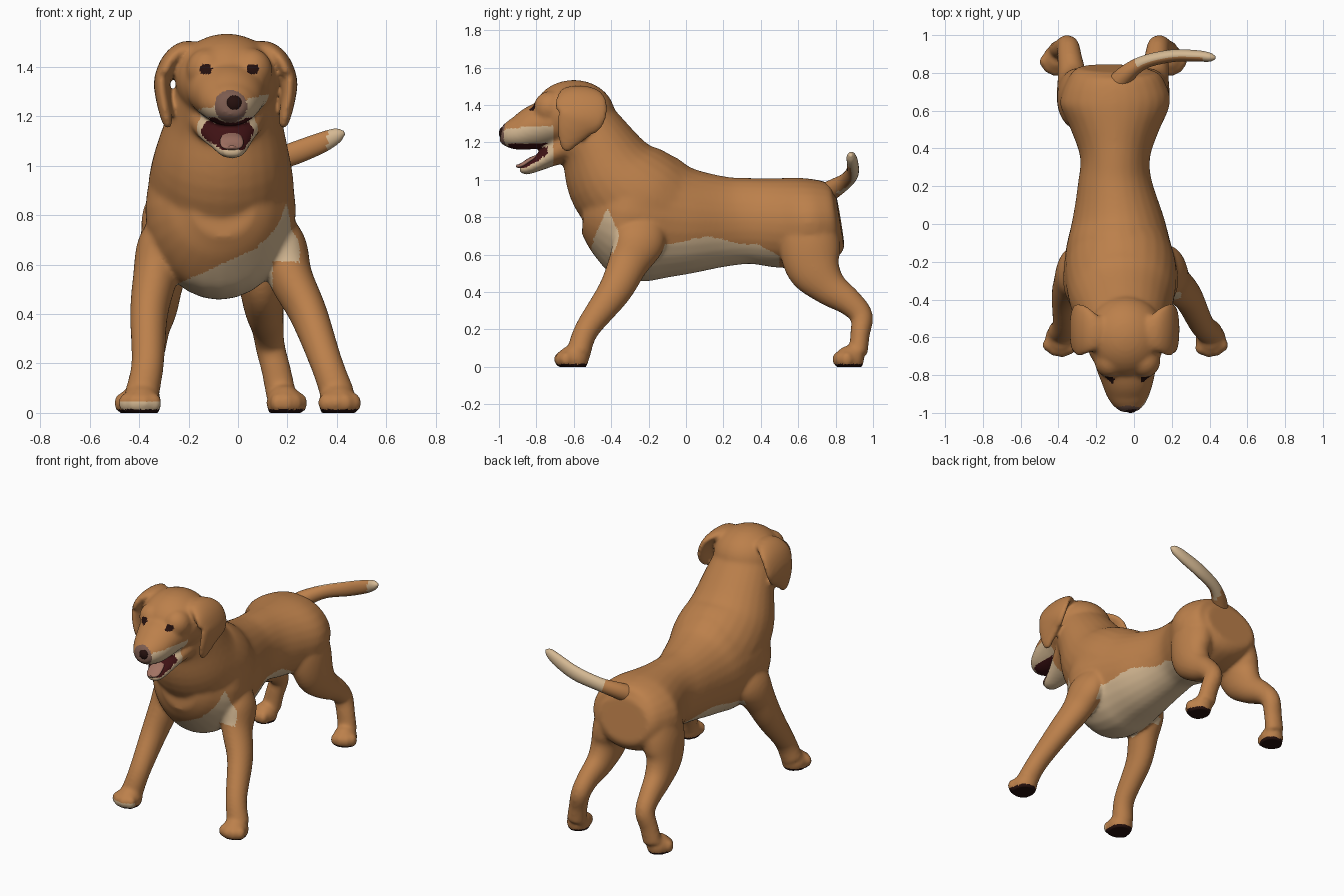
import bpy, bmesh, math
from mathutils import Vector, Matrix


def material(name, rgb):
    m = bpy.data.materials.new(name)
    m.diffuse_color = (*rgb, 1)
    return m


FUR = material("golden fur", (0.50, 0.215, 0.070))
CREAM = material("cream fur", (0.66, 0.48, 0.29))
DARK = material("dark brown", (0.018, 0.005, 0.004))
MOUTH = material("mouth red", (0.050, 0.006, 0.007))
MAUVE = material("muzzle mauve", (0.20, 0.105, 0.078))
TONGUE = material("tongue pink", (0.36, 0.17, 0.125))


def loft(bm, secs, ref=(1, 0, 0), seg=28, sub=5):
    """Smooth tube through sections (x, y, z, radius along ref, radius across)."""
    S = [Vector(s) for s in secs]
    P = []
    for i in range(len(S) - 1):
        a, b, c, d = S[max(i - 1, 0)], S[i], S[i + 1], S[min(i + 2, len(S) - 1)]
        for k in range(sub):
            t = k / sub
            P.append(0.5 * (2 * b + (c - a) * t + (2 * a - 5 * b + 4 * c - d) * t * t
                            + (3 * b - a - 3 * c + d) * t ** 3))
    P.append(S[-1])
    C = [Vector(p[:3]) for p in P]
    rings = []
    for i, p in enumerate(P):
        t = (C[min(i + 1, len(C) - 1)] - C[max(i - 1, 0)]).normalized()
        u = Vector(ref)
        u = (u - t * u.dot(t)).normalized()
        w = t.cross(u)
        r1, r2 = max(p[3], 0.004), max(p[4], 0.004)
        rings.append([bm.verts.new(C[i] + u * r1 * math.cos(a) + w * r2 * math.sin(a))
                      for a in (2 * math.pi * k / seg for k in range(seg))])
    faces = [bm.faces.new(rings[0]), bm.faces.new(rings[-1])]
    for A, B in zip(rings, rings[1:]):
        for k in range(seg):
            j = (k + 1) % seg
            faces.append(bm.faces.new((A[k], A[j], B[j], B[k])))
    bmesh.ops.recalc_face_normals(bm, faces=faces)


def ball(bm, loc, r):
    bmesh.ops.create_uvsphere(bm, u_segments=28, v_segments=18, radius=1,
                              matrix=Matrix.Translation(loc) @ Matrix.Diagonal((*r, 1)))


def finish(name, bm, mats):
    me = bpy.data.meshes.new(name)
    bm.to_mesh(me)
    bm.free()
    for m in mats:
        me.materials.append(m)
    me.polygons.foreach_set("use_smooth", [True] * len(me.polygons))
    ob = bpy.data.objects.new(name, me)
    bpy.context.collection.objects.link(ob)
    return ob


def paw(bm, x, y, turn, s=1.0):
    ball(bm, (x, y, 0.04), (0.08 * s, 0.085 * s, 0.075))
    rot = Matrix.Rotation(turn, 3, 'Z')
    for tx, ty in ((-0.055, -0.045), (-0.02, -0.064), (0.02, -0.064), (0.055, -0.045)):
        p = rot @ Vector((tx, ty, 0)) * s
        ball(bm, (x + p.x, y + p.y, 0.04), (0.034 * s, 0.036 * s, 0.042))


skin = bmesh.new()
# torso, rump to breast
loft(skin, [(-0.11, 0.825, 0.785, 0.18, 0.14), (-0.11, 0.79, 0.78, 0.235, 0.195),
            (-0.105, 0.72, 0.775, 0.275, 0.225), (-0.10, 0.63, 0.77, 0.29, 0.24),
            (-0.10, 0.50, 0.77, 0.235, 0.24),
            (-0.10, 0.35, 0.78, 0.185, 0.23), (-0.10, 0.20, 0.777, 0.20, 0.243),
            (-0.085, 0.0, 0.78, 0.25, 0.29), (-0.08, -0.15, 0.80, 0.285, 0.345),
            (-0.07, -0.30, 0.82, 0.305, 0.35), (-0.065, -0.40, 0.835, 0.28, 0.305),
            (-0.06, -0.49, 0.845, 0.21, 0.22), (-0.06, -0.545, 0.85, 0.13, 0.14)])
# neck
loft(skin, [(-0.075, -0.10, 0.78, 0.26, 0.29), (-0.07, -0.24, 0.88, 0.295, 0.30),
            (-0.065, -0.38, 1.01, 0.28, 0.268), (-0.055, -0.48, 1.185, 0.235, 0.205),
            (-0.05, -0.57, 1.32, 0.20, 0.18)])
# skull and brows
ball(skin, (-0.045, -0.60, 1.35), (0.21, 0.22, 0.184))
for x in (-0.125, 0.055):
    ball(skin, (x, -0.725, 1.385), (0.085, 0.09, 0.09))
# upper muzzle
loft(skin, [(-0.04, -0.66, 1.30, 0.17, 0.11), (-0.04, -0.74, 1.30, 0.165, 0.122),
            (-0.035, -0.81, 1.28, 0.145, 0.118), (-0.03, -0.89, 1.252, 0.12, 0.095),
            (-0.025, -0.95, 1.245, 0.09, 0.073), (-0.022, -0.99, 1.25, 0.05, 0.045)])
# lower jaw
loft(skin, [(-0.045, -0.60, 1.20, 0.17, 0.11), (-0.04, -0.70, 1.145, 0.13, 0.07),
            (-0.03, -0.78, 1.095, 0.088, 0.045), (-0.025, -0.85, 1.06, 0.058, 0.032),
            (-0.025, -0.89, 1.06, 0.035, 0.022)])
# floppy ears
for s in (-1, 1):
    ear = [(0.09, -0.58, 1.465, 0.06, 0.03), (0.165, -0.575, 1.468, 0.105, 0.036),
           (0.222, -0.565, 1.425, 0.138, 0.036), (0.255, -0.562, 1.35, 0.138, 0.034),
           (0.255, -0.595, 1.285, 0.102, 0.03), (0.243, -0.625, 1.215, 0.064, 0.026),
           (0.235, -0.638, 1.17, 0.034, 0.02), (0.235, -0.642, 1.152, 0.015, 0.012)]
    loft(skin, [(-0.05 + s * e[0], *e[1:]) for e in ear], ref=(0, 1, 0))
# front legs: shared side profile, own x for each side
profile = [(-0.22, 0.80, 0.06, 0.10), (-0.25, 0.68, 0.095, 0.14), (-0.31, 0.55, 0.09, 0.108),
           (-0.385, 0.40, 0.077, 0.09), (-0.53, 0.20, 0.066, 0.066), (-0.575, 0.07, 0.07, 0.065)]
for xs in ((-0.27, -0.31, -0.335, -0.36, -0.365, -0.39), (0.14, 0.18, 0.212, 0.285, 0.358, 0.405)):
    loft(skin, [(x, *p) for x, p in zip(xs, profile)])
    paw(skin, xs[-1], -0.605, math.copysign(0.15, xs[-1]))
# hind legs, mirrored about the rump line
for s in (-1, 1):
    hind = [(0.14, 0.655, 0.80, 0.12, 0.155), (0.18, 0.66, 0.66, 0.115, 0.165),
            (0.205, 0.685, 0.53, 0.095, 0.147), (0.215, 0.765, 0.425, 0.08, 0.10),
            (0.23, 0.875, 0.345, 0.066, 0.073), (0.24, 0.938, 0.27, 0.06, 0.062),
            (0.265, 0.93, 0.17, 0.06, 0.052), (0.285, 0.92, 0.07, 0.062, 0.052)]
    loft(skin, [(-0.11 + s * h[0], *h[1:]) for h in hind])
    paw(skin, -0.11 + s * 0.298, 0.875, s * 0.45, 0.92)

# fuse the parts into one smooth skin
body = finish("dog_body", skin, [])
rm = body.modifiers.new("fuse", 'REMESH')
rm.mode, rm.voxel_size, rm.use_smooth_shade = 'VOXEL', 0.0105, True
sm = body.modifiers.new("relax", 'SMOOTH')
sm.factor, sm.iterations = 0.5, 14
bpy.context.view_layer.update()
fused = bpy.data.meshes.new_from_object(body.evaluated_get(bpy.context.evaluated_depsgraph_get()))
body.modifiers.clear()
body.data = fused
fused.materials.clear()
for m in (FUR, CREAM, DARK, MOUTH, MAUVE):
    fused.materials.append(m)
for v in fused.vertices:
    v.co.z = max(v.co.z, 0.0)


def skin_colour(c, n):
    x, y, z = c
    if z < 0.014:                                              # soles
        return 2
    if z < 0.045 and y < -0.655 and x < -0.3:                  # pale toes
        return 1
    if y < -0.74 and min(math.hypot(x + 0.13, (z - 1.39) * 1.2),
                         math.hypot(x - 0.06, (z - 1.39) * 1.2)) < 0.026:
        return 2                                               # eyes
    if y < -0.74 and 1.04 < z < 1.21:                          # inside of the mouth
        if n.z > 0.3 and z < 1.17:
            return 3
        if n.z < -0.7 and z > 1.13 and abs(x + 0.03) < 0.085 and y > -0.95:
            return 3
        if n.y < -0.5 and y > -0.82 and 1.09 < z < 1.19:
            return 3
    if y < -0.92 and math.hypot(x + 0.03, z - 1.24) < 0.066:   # around the nose
        return 4
    if y < -0.71 and 1.0 < z < 1.255 + 0.22 * (x + 0.03):      # lips and chin
        return 1
    if 0.43 < z < 0.9:
        edge = 0.675 + 0.02 * math.sin(14 * y) - max(0, y - 0.38) * 0.8
        if x < -0.1:
            edge -= 0.05
        if -0.16 < y < 0.5 and z < edge and abs(x + 0.08) < 0.26:
            return 1                                           # belly
        if y <= -0.13 and -0.25 < x < 0.14 and z < 0.605 + 0.45 * (x + 0.06):
            return 1                                           # breast
        if y < -0.36 and 0.08 < x < 0.25 and 0.61 < z < max(0.68, 0.85 - 2.2 * abs(y + 0.42)):
            return 1                                           # patch on one shoulder
    return 0


for f in fused.polygons:
    f.use_smooth = True
    f.material_index = skin_colour(f.center, f.normal)

# tail, cream behind and at the tip
b = bmesh.new()
loft(b, [(-0.12, 0.70, 0.90, 0.06, 0.06), (-0.05, 0.785, 0.95, 0.052, 0.05),
         (0.05, 0.855, 0.995, 0.043, 0.036), (0.20, 0.89, 1.04, 0.046, 0.033),
         (0.33, 0.89, 1.09, 0.042, 0.03), (0.40, 0.883, 1.122, 0.03, 0.024),
         (0.43, 0.88, 1.133, 0.008, 0.008)], ref=(0, 0, 1))
tail = finish("tail", b, [FUR, CREAM])
for f in tail.data.polygons:
    c, n = f.center, f.normal
    f.material_index = int(c.x > 0.36 or (c.x > 0.01 and n.y > -0.25))

# nose
b = bmesh.new()
ball(b, (-0.018, -0.972, 1.25), (0.037, 0.028, 0.036))
finish("nose", b, [DARK])

# tongue
b = bmesh.new()
loft(b, [(-0.028, -0.78, 1.13, 0.03, 0.01), (-0.026, -0.83, 1.108, 0.046, 0.013),
         (-0.025, -0.87, 1.082, 0.045, 0.013), (-0.025, -0.895, 1.073, 0.03, 0.01),
         (-0.025, -0.908, 1.077, 0.012, 0.005)])
finish("tongue", b, [TONGUE])
